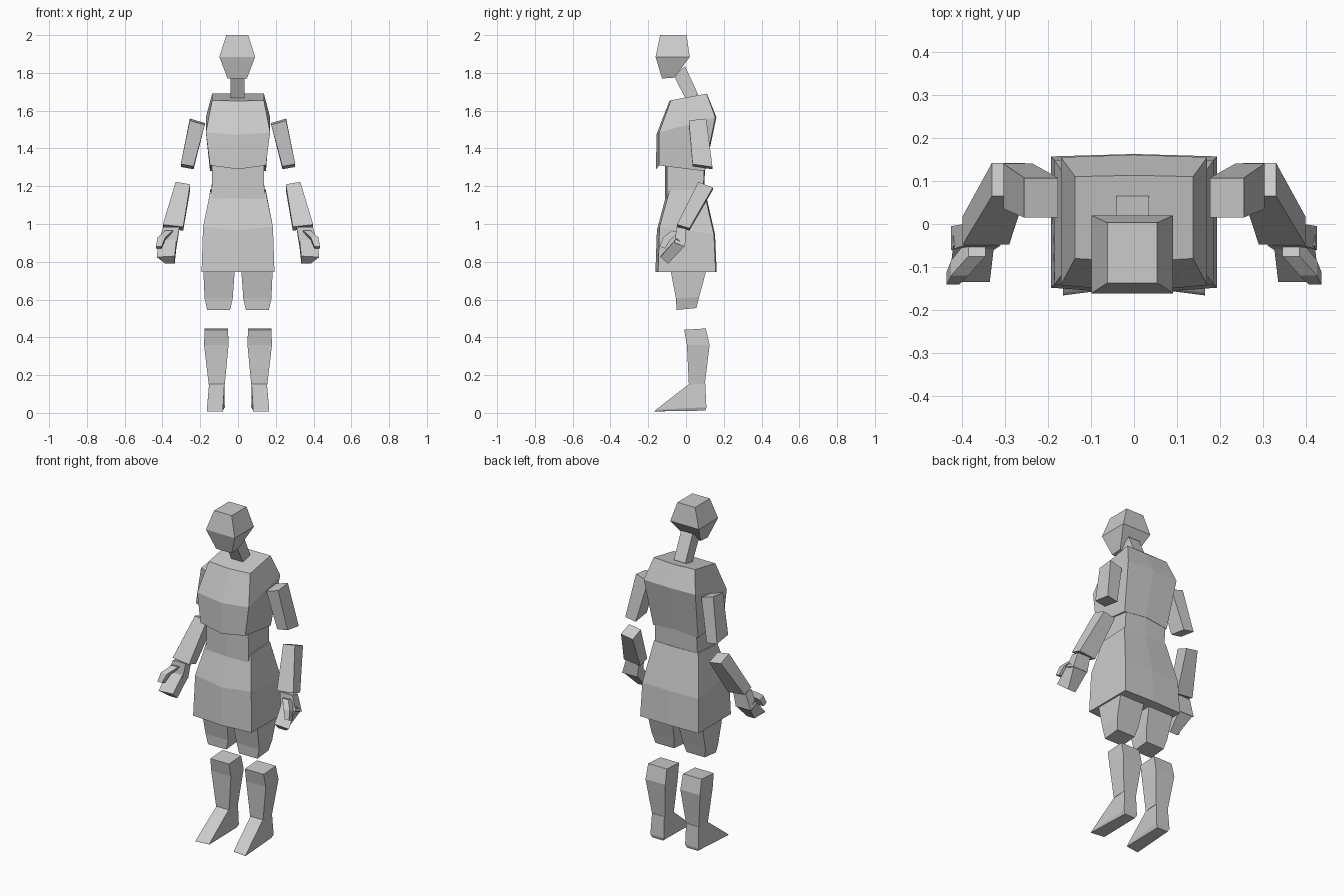
import bpy, bmesh

grey = bpy.data.materials.new("plain grey")
grey.diffuse_color = (0.6, 0.6, 0.6, 1)


def loft(name, rings, side=1):
    """Flat-shaded solid through a list of point rings; side=-1 mirrors in x."""
    bm = bmesh.new()
    vs = [[bm.verts.new((x * side, y, z)) for x, y, z in r] for r in rings]
    n = len(vs[0])
    for a, b in zip(vs, vs[1:]):
        for i in range(n):
            j = (i + 1) % n
            bm.faces.new((a[i], a[j], b[j], b[i]))
    bm.faces.new(vs[0][::-1])
    bm.faces.new(vs[-1])
    bmesh.ops.recalc_face_normals(bm, faces=bm.faces)
    me = bpy.data.meshes.new(name)
    bm.to_mesh(me)
    bm.free()
    me.materials.append(grey)
    ob = bpy.data.objects.new(name, me)
    bpy.context.collection.objects.link(ob)
    return ob


def rect(x0, x1, y0, y1, zf, zb, dz=0):
    """Four-point ring, front edge at zf and back edge at zb; dz lifts the x1 side."""
    return [(x0, y0, zf), (x1, y0, zf + dz), (x1, y1, zb + dz), (x0, y1, zb)]


def hexa(w, yf, yb, zf, zb, bulge=0.015, drop=0.0, rise=0.0):
    """Six-point ring with a ridge at the middle of the front and back."""
    return [(-w, yf, zf), (0, yf - bulge, zf - drop), (w, yf, zf),
            (w, yb, zb), (0, yb + bulge * 0.4, zb + rise), (-w, yb, zb)]


# head and neck
loft("head", [rect(-.055, .047, -.127, -.06, 1.77, 1.775),
              rect(-.099, .091, -.161, .02, 1.885, 1.885),
              rect(-.062, .054, -.137, .003, 2.0, 2.0)])
loft("neck", [rect(-.041, .035, 0, .065, 1.66, 1.685),
              rect(-.041, .035, -.065, -.005, 1.785, 1.835)])

# torso
loft("chest", [hexa(.148, -.143, .098, 1.31, 1.28, .015, .02, .015),
               hexa(.17, -.142, .155, 1.485, 1.565, .015, .013),
               hexa(.137, -.08, .11, 1.655, 1.69, .008, .004, -.005)])
loft("waist", [hexa(.14, -.10, .09, 1.13, 1.15, .01),
               hexa(.137, -.10, .098, 1.32, 1.31, .01)])
loft("skirt", [hexa(.193, -.148, .157, .745, .745, .014),
               hexa(.185, -.14, .148, .985, .945, .014, .018),
               hexa(.146, -.088, .093, 1.175, 1.185, .014, .01)])

for s, side in ((-1, "right"), (1, "left")):
    # legs
    loft(side + "_thigh", [rect(.042, .163, -.05, .055, .545, .555),
                           rect(.028, .177, -.053, .07, .605, .615),
                           rect(.018, .183, -.08, .105, .745, .745),
                           rect(.018, .175, -.08, .105, .79, .79)], s)
    loft(side + "_shin", [rect(.07, .155, .015, .10, .15, .155),
                          rect(.05, .18, .005, .125, .36, .36),
                          rect(.053, .176, -.01, .105, .44, .447)], s)
    loft(side + "_foot", [[(.08, -.155, .008), (.165, -.166, .008),
                           (.15, .103, .012), (.08, .103, .012)],
                          [(.08, -.15, .016), (.165, -.16, .016),
                           (.16, .108, .03), (.07, .108, .03)],
                          rect(.072, .153, .015, .102, .152, .155)], s)
    # arms
    loft(side + "_upper_arm", [rect(.235, .303, .035, .14, 1.305, 1.29, .012),
                               rect(.176, .255, .015, .107, 1.525, 1.535, .023)], s)
    loft(side + "_forearm", [rect(.29, .398, -.048, .018, .985, .965, .012),
                             rect(.253, .33, .065, .142, 1.21, 1.18, .013)], s)
    # hands: palm, curled fingers, thumb
    loft(side + "_palm", [rect(.325, .425, -.06, -.005, .90, .88),
                          rect(.31, .395, -.05, .0, .985, .975)], s)
    loft(side + "_fingers", [[(.335, -.095, .79), (.385, -.095, .79),
                              (.43, -.135, .825), (.335, -.135, .83)],
                             [(.325, -.005, .885), (.42, -.005, .885),
                              (.42, -.05, .925), (.325, -.05, .925)]], s)
    loft(side + "_thumb", [rect(.345, .385, -.075, -.035, .965, .955),
                           rect(.385, .425, -.12, -.085, .93, .915),
                           rect(.405, .435, -.14, -.11, .88, .87)], s)
